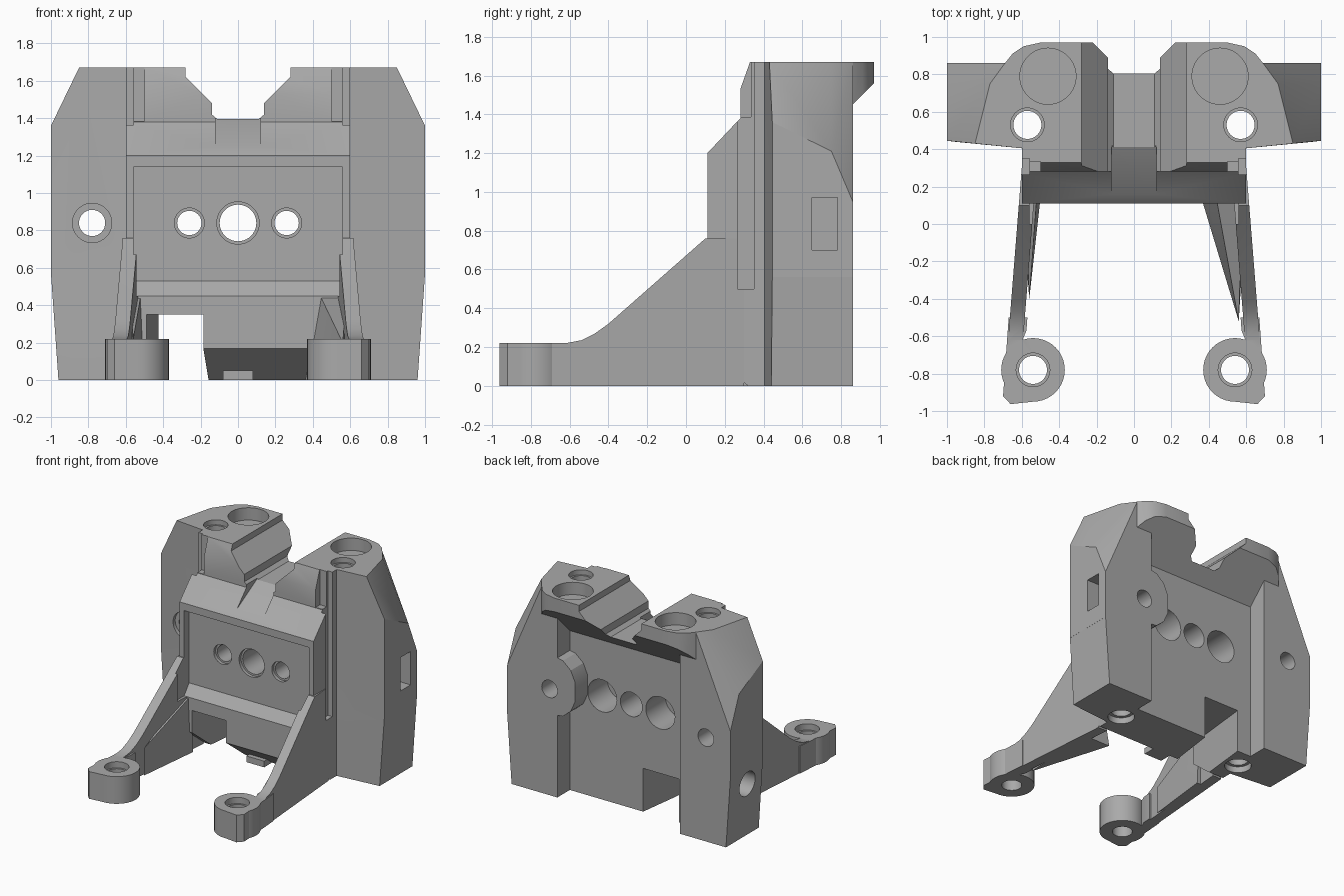
import bpy, bmesh, math
from mathutils import Matrix, Vector

if "Cube" in bpy.data.objects:
    bpy.data.objects.remove(bpy.data.objects["Cube"], do_unlink=True)

grey = bpy.data.materials.new("plain grey")
grey.use_nodes = True
grey.diffuse_color = (0.4, 0.4, 0.4, 1)
grey.node_tree.nodes["Principled BSDF"].inputs["Base Color"].default_value = (0.4, 0.4, 0.4, 1)


def finish(bm, name):
    bmesh.ops.recalc_face_normals(bm, faces=bm.faces)
    mesh = bpy.data.meshes.new(name)
    bm.to_mesh(mesh)
    bm.free()
    mesh.materials.append(grey)
    ob = bpy.data.objects.new(name, mesh)
    bpy.context.collection.objects.link(ob)
    return ob


def hull(name, points):
    bm = bmesh.new()
    for p in points:
        bm.verts.new(p)
    res = bmesh.ops.convex_hull(bm, input=bm.verts)
    bmesh.ops.delete(bm, geom=list({g for g in res["geom_interior"] + res["geom_unused"]
                                    if isinstance(g, bmesh.types.BMVert)}), context="VERTS")
    bmesh.ops.dissolve_limit(bm, angle_limit=0.01, verts=bm.verts, edges=bm.edges)
    return finish(bm, name)


def box(name, x0, x1, y0, y1, z0, z1):
    return hull(name, [(x, y, z) for x in (x0, x1) for y in (y0, y1) for z in (z0, z1)])


def prism(name, profile, axis, a, b, skew=0.0):
    """Extrude a 2D profile along an axis; skew shifts x with y."""
    bm = bmesh.new()
    place = {"x": lambda p: (a + skew * p[0], p[0], p[1]),
             "y": lambda p: (p[0], a, p[1]),
             "z": lambda p: (p[0], p[1], a)}[axis]
    face = bm.faces.new([bm.verts.new(place(p)) for p in profile])
    res = bmesh.ops.extrude_face_region(bm, geom=[face])
    move = Vector([(b - a) * (axis == k) for k in "xyz"])
    bmesh.ops.translate(bm, vec=move, verts=[v for v in res["geom"] if isinstance(v, bmesh.types.BMVert)])
    return finish(bm, name)


def rod(name, axis, centre, r, a, b, r2=None):
    """Cylinder or cone along an axis from a to b."""
    bm = bmesh.new()
    bmesh.ops.create_cone(bm, cap_ends=True, segments=40, radius1=r, radius2=r if r2 is None else r2,
                          depth=b - a)
    u, v = centre
    m = (a + b) / 2
    turn = {"x": Matrix.Rotation(math.pi / 2, 4, "Y"), "y": Matrix.Rotation(-math.pi / 2, 4, "X"),
            "z": Matrix.Identity(4)}[axis]
    pos = {"x": (m, u, v), "y": (u, m, v), "z": (u, v, m)}[axis]
    bm.transform(Matrix.Translation(pos) @ turn)
    return finish(bm, name)


def combine(target, tool, operation):
    mod = target.modifiers.new("bool", "BOOLEAN")
    mod.operation, mod.solver, mod.object = operation, "EXACT", tool
    with bpy.context.temp_override(object=target, active_object=target):
        bpy.ops.object.modifier_apply(modifier=mod.name)
    bpy.data.objects.remove(tool, do_unlink=True)


# central block with sloping shoulders
body = prism("mount_body", [(.32, 0), (.27, .04), (.11, .17), (.11, 1.2), (.28, 1.38), (.28, 1.53),
                            (.33, 1.67), (.7, 1.67), (.7, 0)], "x", -.6, .6)
adds, cuts = [], []

# rear overhanging flange with a 45 degree underside
rim = [(.28, .97), (.5, .97), (.59, .95), (.65, .91), (.69, .86), (.69, .69)]
adds.append(hull("rear_flange", [(s * x, y, z) for s in (1, -1) for x, y in rim for z in (1.67, y + .59)]))

for s in (1, -1):
    # side towers: lower foot with lip, faceted upper part
    base = [(.55, .4), (.96, .44), (.96, .86), (.55, .86)]
    wide = [(.55, .4), (1, .445), (1, .86), (.55, .86)]
    adds.append(hull("tower_base", [(s * x, y, z) for x, y in base for z in (0, .53)]
                     + [(s * x, y, .57) for x, y in wide]))
    top = [(.55, .4), (.85, .43), (.77, .75), (.69, .86), (.55, .86)]
    adds.append(hull("tower", [(s * x, y, .56) for x, y in wide] + [(s * x, y, 1.67) for x, y in top]
                     + [(s, .445, 1.36), (s, .75, 1.21), (s, .86, .95)]))
    # legs with round feet
    leg = [(-.92, 0), (.3, 0), (.3, .76), (.1, .76), (-.4, .32), (-.47, .27), (-.54, .235), (-.62, .22),
           (-.92, .22)]
    adds.append(prism("leg", leg, "x", s * .624, s * .544, -.0794 * s))
    adds.append(rod("foot", "z", (s * .54, -.78), .17, 0, .22))
    pad = [(.54, -.95), (.66, -.963), (.7, -.92), (.67, -.5), (.57, -.5), (.575, -.57), (.6, -.63), (.54, -.7)]
    adds.append(prism("foot_pad", [(s * x, y) for x, y in pad], "z", 0, .22))

    # foot screw holes
    cuts.append(rod("cut", "z", (s * .54, -.78), .075, -.1, .4))
    cuts.append(rod("cut", "z", (s * .54, -.78), .09, .17, .3))
    # vertical tower holes and blind bearing seats
    cuts.append(rod("cut", "z", (s * .57, .53), .075, -.1, 1.8))
    cuts.append(rod("cut", "z", (s * .57, .53), .09, 1.63, 1.8))
    cuts.append(rod("cut", "z", (s * .57, .53), .1, -.1, .05))
    cuts.append(rod("cut", "z", (s * .46, .79), .15, 1.57, 1.8))
    # side screw holes with an arched relief in the lip
    lo, hi = sorted((s * .72, s * 1.1))
    cuts.append(rod("cut", "x", (.63, .435), .1, lo, hi))
    lo, hi = sorted((s * .962, s * 1.1))
    cuts.append(rod("cut", "x", (.63, .43), .17, lo, hi))
    # vertical slots between block and tower
    cuts.append(box("cut", s * .56, s * .66, .265, .35, .5, 1.8))
    cuts.append(box("cut", s * .5, s * .57, .2, .335, 1.385, 1.8))
    # small block bores, wide at the back
    cuts.append(rod("cut", "y", (s * .26, .84), .065, 0, 1))
    cuts.append(rod("cut", "y", (s * .26, .84), .08, 0, .2))
    cuts.append(rod("cut", "y", (s * .26, .84), .13, .45, 1))

# gussets beside the legs
adds.append(hull("gusset", [(.56, -.52, 0), (.36, .14, 0), (.6, .14, 0), (.56, -.52, .2),
                            (.44, .14, .45), (.58, .14, .45)]))
adds.append(hull("gusset", [(-.56, -.4, 0), (-.5, .14, 0), (-.6, .14, 0), (-.56, -.4, .22),
                            (-.52, .14, .45), (-.58, .14, .45)]))
# small tab at the bottom edge
adds.append(box("tab", -.08, .08, .22, .4, 0, .05))
# rounded boss behind the left tower
boss = [(.6, 1.14), (.5, 1.12), (.43, 1.06), (.39, .97), (.39, .82), (.43, .73), (.5, .67), (.6, .66)]
adds.append(prism("boss", boss, "y", .65, .86))

# shallow front pocket with a sloping sill
cuts.append(prism("cut", [(0, .45), (.11, .45), (.175, .53), (.175, 1.14), (0, 1.14)], "x", -.56, .56))
# top channel with angled sides and a ramped floor
vee = [(.11, 1.395), (.14, 1.42), (.14, 1.48), (.28, 1.62), (.28, 1.9)]
cuts.append(prism("cut", vee + [(-x, z) for x, z in reversed(vee)], "y", 0, 1.1))
cuts.append(prism("cut", [(.05, 1.21), (.12, 1.23), (.42, 1.4), (.05, 1.5)], "x", -.12, .12))
# opening through the lower wall
cuts.append(hull("cut", [(x, y, z) for z in (-.1, .35)
                         for x, y in ((-.5, 0), (-.2, 0), (-.2, .35), (-.42, .75), (-.1, .75))]))
# centre bore, tower bores and side window
cuts.append(rod("cut", "y", (0, .84), .098, 0, 1))
cuts.append(rod("cut", "y", (0, .84), .113, 0, .2))
cuts.append(rod("cut", "y", (-.78, .84), .07, 0, 1))
cuts.append(rod("cut", "y", (-.78, .84), .105, 0, .46))
cuts.append(rod("cut", "y", (.62, .86), .07, .6, 1))
cuts.append(box("cut", .85, 1.1, .65, .78, .7, .97))

for part in adds:
    combine(body, part, "UNION")
for cutter in cuts:
    combine(body, cutter, "DIFFERENCE")

bpy.ops.object.select_all(action="DESELECT")
body.select_set(True)
bpy.context.view_layer.objects.active = body
bpy.ops.object.shade_smooth_by_angle(angle=math.radians(25))
